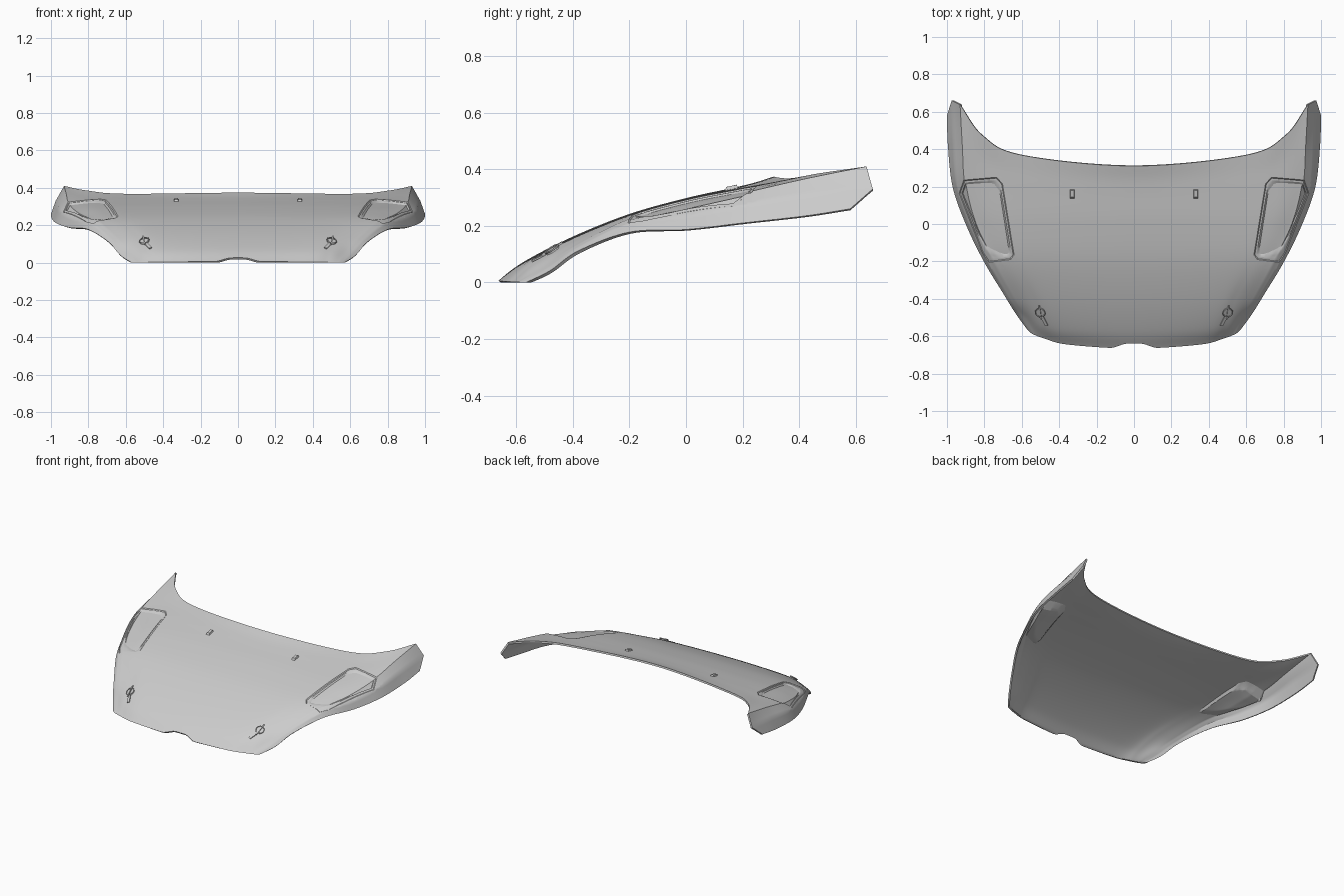
import bpy, bmesh, math
from mathutils import Vector, Matrix
from mathutils.bvhtree import BVHTree

if "Cube" in bpy.data.objects:
    bpy.data.objects.remove(bpy.data.objects["Cube"])

# Control rows, front to rear; each runs centre line, mid, shoulder, crease, flange, lower edge
ROWS = [
    [(0, -.666, .006), (.35, -.645, .004), (.48, -.612, .002), (.54, -.590, .001), (.555, -.58, 0), (.57, -.565, 0)],
    [(0, -.570, .075), (.37, -.560, .072), (.50, -.535, .066), (.58, -.50, .056), (.61, -.49, .050), (.632, -.48, .042)],
    [(0, -.400, .162), (.42, -.400, .157), (.55, -.395, .147), (.645, -.39, .130), (.675, -.385, .122), (.694, -.38, .112)],
    [(0, -.200, .242), (.48, -.200, .239), (.65, -.200, .234), (.75, -.200, .224), (.784, -.20, .208), (.803, -.20, .178)],
    [(0, 0, .298), (.54, 0, .294), (.73, 0, .288), (.85, 0, .270), (.883, 0, .235), (.90, 0, .187)],
    [(0, .160, .333), (.57, .180, .331), (.77, .200, .328), (.905, .220, .320), (.948, .21, .275), (.97, .20, .21)],
    [(0, .240, .352), (.585, .28, .350), (.79, .340, .355), (.918, .420, .366), (.965, .43, .310), (.995, .42, .235)],
    [(0, .310, .374), (.60, .368, .368), (.81, .473, .386), (.93, .638, .410), (.975, .66, .330), (1.0, .58, .26)],
]
COL_STEPS = (28, 12, 14, 4, 4)
V_STEPS = 70


def spline(pts, t, before=None):
    """Smooth interpolation through points at parameter t."""
    i = min(int(t), len(pts) - 2)
    f = t - i
    p1, p2 = pts[i], pts[i + 1]
    p0 = pts[i - 1] if i else (before or 2 * p1 - p2)
    p3 = pts[i + 2] if i + 2 < len(pts) else 2 * p2 - p1
    return (p1 * 2 + (p2 - p0) * f + (p0 * 2 - p1 * 5 + p2 * 4 - p3) * f ** 2
            + (p1 * 3 - p0 - p2 * 3 + p3) * f ** 3) * .5


def cross(row, u):
    """Point across one row: curved top, straight folded flange."""
    if u <= 3:
        a = row[1].copy()
        a.x = -a.x
        return spline(row[:4], u, a)
    i = min(int(u), 4)
    return row[i].lerp(row[i + 1], u - i)


def clamp(t):
    return max(0, min(1, t))


def finish(bm, name, angle=30):
    me = bpy.data.meshes.new(name)
    bm.to_mesh(me)
    bm.free()
    ob = bpy.data.objects.new(name, me)
    bpy.context.collection.objects.link(ob)
    m = ob.modifiers.new("mirror", 'MIRROR')
    m.merge_threshold = .0005
    bpy.ops.object.select_all(action='DESELECT')
    bpy.context.view_layer.objects.active = ob
    ob.select_set(True)
    bpy.ops.object.shade_smooth_by_angle(angle=math.radians(angle))
    return ob


# Bonnet panel half, with the central notch in the front edge
rows = [[Vector(p) for p in r] for r in ROWS]
us = [c + k / n for c, n in enumerate(COL_STEPS) for k in range(n)] + [5]
bm = bmesh.new()
cols = []
for u in us:
    line = [cross(r, u) for r in rows]
    x = line[0].x
    v0 = .3 * (.5 + .5 * math.cos(math.pi * clamp((x - .03) / .1)))
    cols.append([bm.verts.new(spline(line, v0 + (7 - v0) * k / V_STEPS)) for k in range(V_STEPS + 1)])
for a, b in zip(cols, cols[1:]):
    for k in range(V_STEPS):
        bm.faces.new((a[k], b[k], b[k + 1], a[k + 1]))
for c in cols[0]:
    c.co.x = 0
bm.normal_update()
tree = BVHTree.FromBMesh(bm)

# Smooth underside sheet, joined to the panel edge by a thin rim
under = bm.copy()
under.normal_update()
border = [e for e in under.edges if e.is_boundary and max(v.co.x for v in e.verts) > 1e-4]
old = list(under.verts)
bmesh.ops.extrude_edge_only(under, edges=border)
for v, n in [(v, v.normal.copy()) for v in old]:
    on_centre = v.co.x < 1e-4
    v.co -= n * .012
    v.co.z = max(v.co.z, 0)
    if on_centre:
        v.co.x = 0
bmesh.ops.recalc_face_normals(under, faces=under.faces)
if sum(f.normal.z * f.calc_area() for f in under.faces) > 0:
    bmesh.ops.reverse_faces(under, faces=under.faces)
finish(under, "bonnet_underside")

# Vent recess: cut the outline, shelf and floor edges, then sink the floor
VENT = [(.641, -.165), (.66, -.19), (.775, -.205), (.81, -.155), (.935, .165), (.91, .235), (.735, .25), (.703, .215)]
WALL = [.035, .035, .035, .03, .03, .07, .08, .035]
edges = []
for i, p in enumerate(VENT):
    a, b = Vector((*p, 0)), Vector((*VENT[(i + 1) % len(VENT)], 0))
    d = (b - a).normalized()
    edges.append((a, Vector((-d.y, d.x, 0)), WALL[i]))


def inset(co):
    return [((co - a).dot(n), w) for a, n, w in edges]


for a, n, w in edges:
    for off in (0, .005, .014, w):
        faces = [f for f in bm.faces
                 if any(min(d for d, _ in inset(q.co)) > -.025 for q in f.verts)]
        geom = set(faces)
        for f in faces:
            geom.update(f.edges)
            geom.update(f.verts)
        bmesh.ops.bisect_plane(bm, geom=list(geom), dist=1e-5, plane_co=a + n * off, plane_no=n)
for v in bm.verts:
    ds = inset(v.co)
    d = min(q for q, _ in ds)
    if d > 1e-5:
        wall = min(clamp((q - .014) / (w - .014)) for q, w in ds)
        top = v.co.z - .005 * clamp(d / .005)
        # floor sinks deeper towards the rear and the outer side
        depth = .016 + .025 * clamp((v.co.y + .17) / .3) * clamp(ds[-1][0] / .13)
        floor = min(top - .002, max(top - depth, .232 + .05 * (v.co.y + .17)))
        v.co.z = top + (floor - top) * wall
finish(bm, "bonnet_panel")


def surface_matrix(x, y):
    """Frame on the panel: local z along its normal, local y uphill."""
    loc, nor, _, _ = tree.ray_cast(Vector((x, y, 2)), Vector((0, 0, -1)))
    if nor.z < 0:
        nor = -nor
    side = Vector((0, 1, 0)).cross(nor).normalized()
    up = nor.cross(side)
    return Matrix.Translation(loc) @ Matrix((side, up, nor)).transposed().to_4x4()


def box(bm, mat, size, loc, turn=0):
    m = mat @ Matrix.Translation(loc) @ Matrix.Rotation(turn, 4, 'Z') @ Matrix.Diagonal((*size, 1))
    bmesh.ops.create_cube(bm, size=1, matrix=m)


def ring(bm, mat, major, minor, n=24, k=8):
    vs = [[bm.verts.new(mat @ Vector(((major + minor * math.cos(b)) * math.cos(a),
                                      (major + minor * math.cos(b)) * math.sin(a),
                                      minor * math.sin(b))))
           for b in (2 * math.pi * j / k for j in range(k))]
          for a in (2 * math.pi * i / n for i in range(n))]
    for i in range(n):
        for j in range(k):
            bm.faces.new((vs[i][j], vs[(i + 1) % n][j], vs[(i + 1) % n][(j + 1) % k], vs[i][(j + 1) % k]))


# Bonnet pins: round plate, wire ring, cross pin and latch tongue
at = surface_matrix(.5, -.47)
bm = bmesh.new()
bmesh.ops.create_cone(bm, cap_ends=True, segments=24, radius1=.026, radius2=.024, depth=.005,
                      matrix=at @ Matrix.Translation((0, 0, .0035)))
finish(bm, "bonnet_pin_plate")
bm = bmesh.new()
ring(bm, at @ Matrix.Translation((0, 0, .009)), .026, .003)
finish(bm, "bonnet_pin_ring", 60)
bm = bmesh.new()
box(bm, at, (.007, .085, .007), (0, .002, .009))
box(bm, at, (.016, .06, .006), (-.014, -.055, .004), -.3)
finish(bm, "bonnet_pin_latch")

# Washer jets: small tapered blocks
bm = bmesh.new()
at = surface_matrix(.33, .16)
box(bm, at, (.026, .048, .011), (0, 0, .005))
inv = at.inverted()
for v in bm.verts:
    p = inv @ v.co
    if p.z > .005:
        p.x *= .7
        p.y = p.y * .75 + .004
        v.co = at @ p
finish(bm, "washer_jet")
